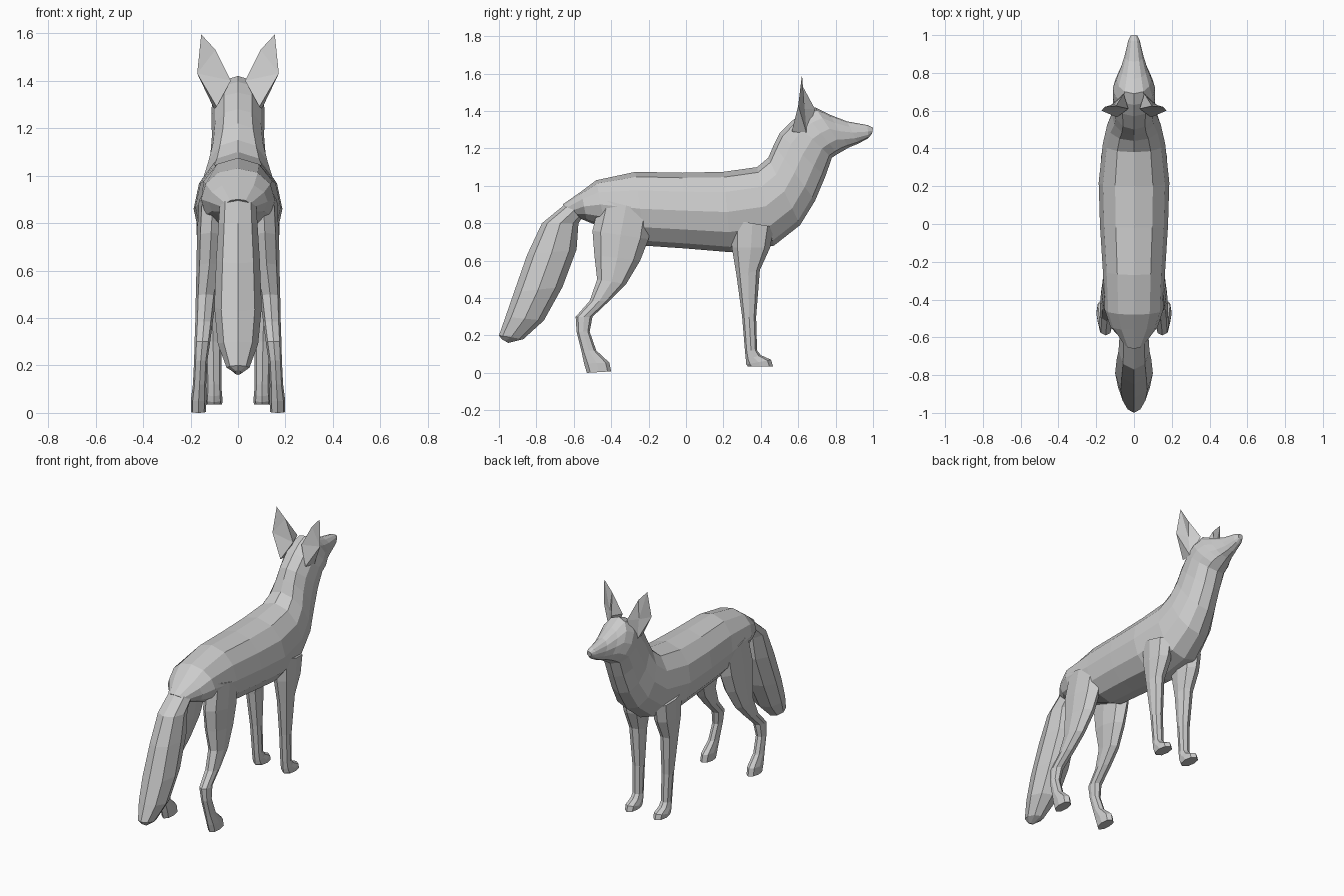
import bpy, bmesh
from math import sin, cos, pi, copysign


def finish(name, bm, mirror=False):
    bmesh.ops.recalc_face_normals(bm, faces=bm.faces)
    me = bpy.data.meshes.new(name)
    bm.to_mesh(me)
    bm.free()
    ob = bpy.data.objects.new(name, me)
    bpy.context.collection.objects.link(ob)
    if mirror:
        ob.modifiers.new("mirror", 'MIRROR')
    return ob


def loft(name, sections, sides, power=1.0, mirror=False):
    """Each section: back/top (y, z), front/bottom (y, z), centre x, half width."""
    bm = bmesh.new()
    rings = []
    for ya, za, yb, zb, cx, w in sections:
        ring = []
        for i in range(sides):
            a = 2 * pi * i / sides
            s, t = sin(a), (1 - cos(a)) / 2
            x = cx + w * copysign(abs(s) ** power, s)
            ring.append(bm.verts.new((x, ya + (yb - ya) * t, za + (zb - za) * t)))
        rings.append(ring)
    for r, q in zip(rings, rings[1:]):
        for i in range(sides):
            j = (i + 1) % sides
            bm.faces.new((r[i], r[j], q[j], q[i]))
    bm.faces.new(rings[0])
    bm.faces.new(rings[-1])
    return finish(name, bm, mirror)


# torso, neck and head in one skin, rump to nose
loft("body_and_head", [
    (-.66, .90, -.575, .83, 0, .06),
    (-.56, .97, -.53, .81, 0, .125),
    (-.48, 1.03, -.43, .77, 0, .155),
    (-.27, 1.075, -.22, .68, 0, .165),
    (-.02, 1.07, .00, .665, 0, .18),
    (.20, 1.075, .24, .645, 0, .187),
    (.38, 1.10, .47, .68, 0, .165),
    (.44, 1.15, .61, .79, 0, .142),
    (.47, 1.22, .69, .92, 0, .118),
    (.50, 1.28, .745, 1.05, 0, .11),
    (.57, 1.35, .78, 1.15, 0, .112),
    (.63, 1.395, .81, 1.17, 0, .112),
    (.69, 1.42, .845, 1.19, 0, .092),
    (.77, 1.38, .87, 1.205, 0, .072),
    (.86, 1.345, .92, 1.225, 0, .05),
    (.97, 1.325, .975, 1.255, 0, .03),
    (1.0, 1.31, .995, 1.28, 0, .017)], 12, .9)

# bushy tail
loft("tail", [
    (-.60, .94, -.54, .85, 0, .075),
    (-.77, .80, -.575, .80, 0, .082),
    (-.85, .63, -.585, .66, 0, .092),
    (-.92, .43, -.66, .46, 0, .10),
    (-.965, .30, -.76, .28, 0, .085),
    (-1.0, .20, -.87, .18, 0, .048),
    (-.985, .18, -.95, .16, 0, .013)], 8)

# front legs with paws
loft("front_legs", [
    (.24, .82, .47, .78, .11, .065),
    (.245, .67, .45, .67, .11, .062),
    (.27, .52, .395, .55, .112, .045),
    (.30, .30, .375, .30, .105, .035),
    (.315, .12, .38, .12, .102, .032),
    (.32, .07, .40, .095, .102, .034),
    (.322, .045, .455, .07, .102, .037),
    (.33, .035, .465, .035, .102, .035)], 8, .8, True)

# hind legs with thigh, hock and paw
loft("hind_legs", [
    (-.46, .93, -.18, .86, .105, .06),
    (-.50, .76, -.20, .715, .113, .06),
    (-.49, .63, -.245, .60, .12, .055),
    (-.475, .50, -.32, .475, .135, .043),
    (-.515, .385, -.41, .385, .143, .037),
    (-.59, .30, -.50, .30, .15, .033),
    (-.585, .22, -.515, .22, .157, .028),
    (-.56, .12, -.48, .12, .162, .028),
    (-.545, .05, -.41, .055, .166, .033),
    (-.53, .0, -.40, .008, .167, .032)], 8, .8, True)

# pointed ears, hollow towards the front
bm = bmesh.new()
tip, outer, inner, low, brow, hollow, back, bend = [bm.verts.new(c) for c in (
    (.155, .62, 1.595), (.172, .60, 1.43), (.03, .61, 1.40), (.10, .645, 1.28),
    (.055, .69, 1.41), (.105, .635, 1.41), (.09, .565, 1.29), (.095, .625, 1.53))]
for f in ((tip, outer, hollow), (outer, low, hollow), (low, brow, hollow),
          (brow, bend, hollow), (bend, tip, hollow), (brow, inner, bend),
          (tip, bend, outer), (bend, inner, outer), (outer, inner, back),
          (outer, back, low), (low, back, inner), (low, inner, brow)):
    bm.faces.new(f)
finish("ears", bm, True)
